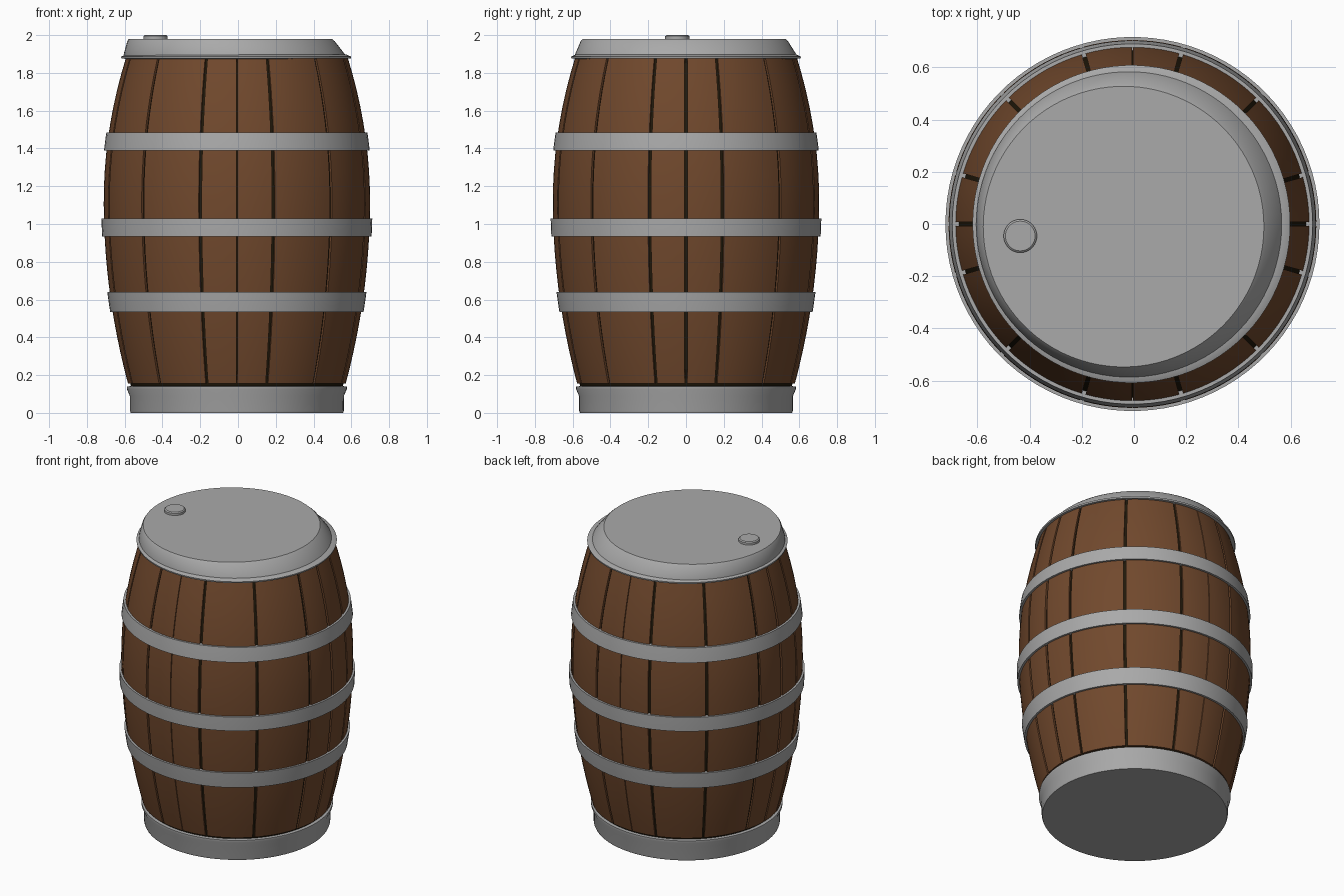
import bpy, bmesh, math
from mathutils import Vector

cube = bpy.data.objects.get("Cube")
if cube:
    bpy.data.objects.remove(cube, do_unlink=True)


def material(name, colour):
    m = bpy.data.materials.new(name)
    m.use_nodes = True
    m.diffuse_color = (*colour, 1)
    bsdf = m.node_tree.nodes["Principled BSDF"]
    bsdf.inputs["Base Color"].default_value = (*colour, 1)
    bsdf.inputs["Roughness"].default_value = 0.7
    return m


WOOD = material("brown wood", (0.165, 0.066, 0.026))
METAL = material("grey metal", (0.40, 0.40, 0.40))
DARK = material("dark seam", (0.014, 0.009, 0.003))


def belly(z):
    """Outer radius of the bulging body at height z."""
    d = z - 1.12
    return 0.705 - (0.204 if d > 0 else 0.138) * d * d


def lathe(name, loop, mat, start=0.0, end=360.0, step=4.0, shift=None):
    """Sweep a closed (radius, height) loop around the z axis."""
    full = end - start >= 360
    n = max(2, round((end - start) / step))
    bm = bmesh.new()
    rings = []
    for i in range(n if full else n + 1):
        a = math.radians(start + (end - start) * i / n)
        rings.append([bm.verts.new((r * math.cos(a), r * math.sin(a), z)) for r, z in loop])
    pairs = list(zip(rings, rings[1:]))
    if full:
        pairs.append((rings[-1], rings[0]))
    else:
        bm.faces.new(rings[0])
        bm.faces.new(rings[-1])
    for a, b in pairs:
        for j in range(len(loop)):
            k = (j + 1) % len(loop)
            if loop[j][0] or loop[k][0]:
                bm.faces.new((a[j], b[j], b[k], a[k]))
    bmesh.ops.remove_doubles(bm, verts=bm.verts, dist=1e-5)
    bmesh.ops.recalc_face_normals(bm, faces=bm.faces)
    for v in bm.verts:
        v.co += shift(v.co.z) if shift else Vector((-0.006, 0, 0))
    mesh = bpy.data.meshes.new(name)
    bm.to_mesh(mesh)
    bm.free()
    mesh.materials.append(mat)
    ob = bpy.data.objects.new(name, mesh)
    bpy.context.collection.objects.link(ob)
    bpy.ops.object.select_all(action="DESELECT")
    ob.select_set(True)
    bpy.context.view_layer.objects.active = ob
    bpy.ops.object.shade_smooth_by_angle(angle=math.radians(30))
    return ob


def shell(low, high, outer, inner, n):
    """Closed strip of the body between two heights, offset from the belly."""
    zs = [low + (high - low) * i / n for i in range(n + 1)]
    return [(belly(z) + outer, z) for z in zs] + [(belly(z) + inner, z) for z in reversed(zs)]


# Dark core seen through the gaps
BOTTOM, TOP = 0.12, 1.88
core = shell(BOTTOM, TOP, -0.012, 0, 20)[:21]
lathe("core", [(0, BOTTOM)] + core + [(0, TOP)], DARK)

# Staves: gaps on the axes, the diagonals and beside each axis
seams = [q * 90 + a for q in range(4) for a in (0, 16, 45, 74)] + [360]


def half_gap(angle):
    return 0.2 if angle % 180 == 90 else 0.65


for i, (a, b) in enumerate(zip(seams, seams[1:])):
    lathe(f"stave_{i + 1}", shell(0.155, TOP, 0, -0.025, 20), WOOD,
          a + half_gap(a), b - half_gap(b), step=3)

# Hoops
for name, low, high in (("lower_hoop", 0.535, 0.64),
                        ("middle_hoop", 0.935, 1.03),
                        ("upper_hoop", 1.39, 1.485)):
    lathe(name, shell(low, high, 0.013, -0.015, 4), METAL)

# Base with a flared upper edge
lathe("base", [(0, 0), (0.562, 0), (0.566, 0.01), (0.567, 0.09), (0.582, 0.125),
               (0.582, 0.14), (0.555, 0.142), (0, 0.142)], METAL)

# Rim lip and slightly skewed lid
lathe("rim_lip", [(0.55, 1.872), (0.607, 1.876), (0.609, 1.886), (0.585, 1.897), (0.55, 1.897)],
      METAL, shift=lambda z: Vector((-0.01, 0, 0)))
lathe("lid", [(0, 1.88), (0.588, 1.88), (0.585, 1.9), (0.549, 1.968), (0.538, 1.98), (0, 1.98)],
      METAL, shift=lambda z: Vector((-0.015 - 0.25 * (z - 1.88), -0.1 * (z - 1.88), 0)))

# Bung
bung = lathe("bung", [(0, 1.97), (0.064, 1.97), (0.064, 1.994), (0.057, 2.0), (0, 2.0)],
             METAL, step=10, shift=lambda z: Vector((-0.436, -0.046, 0)))
